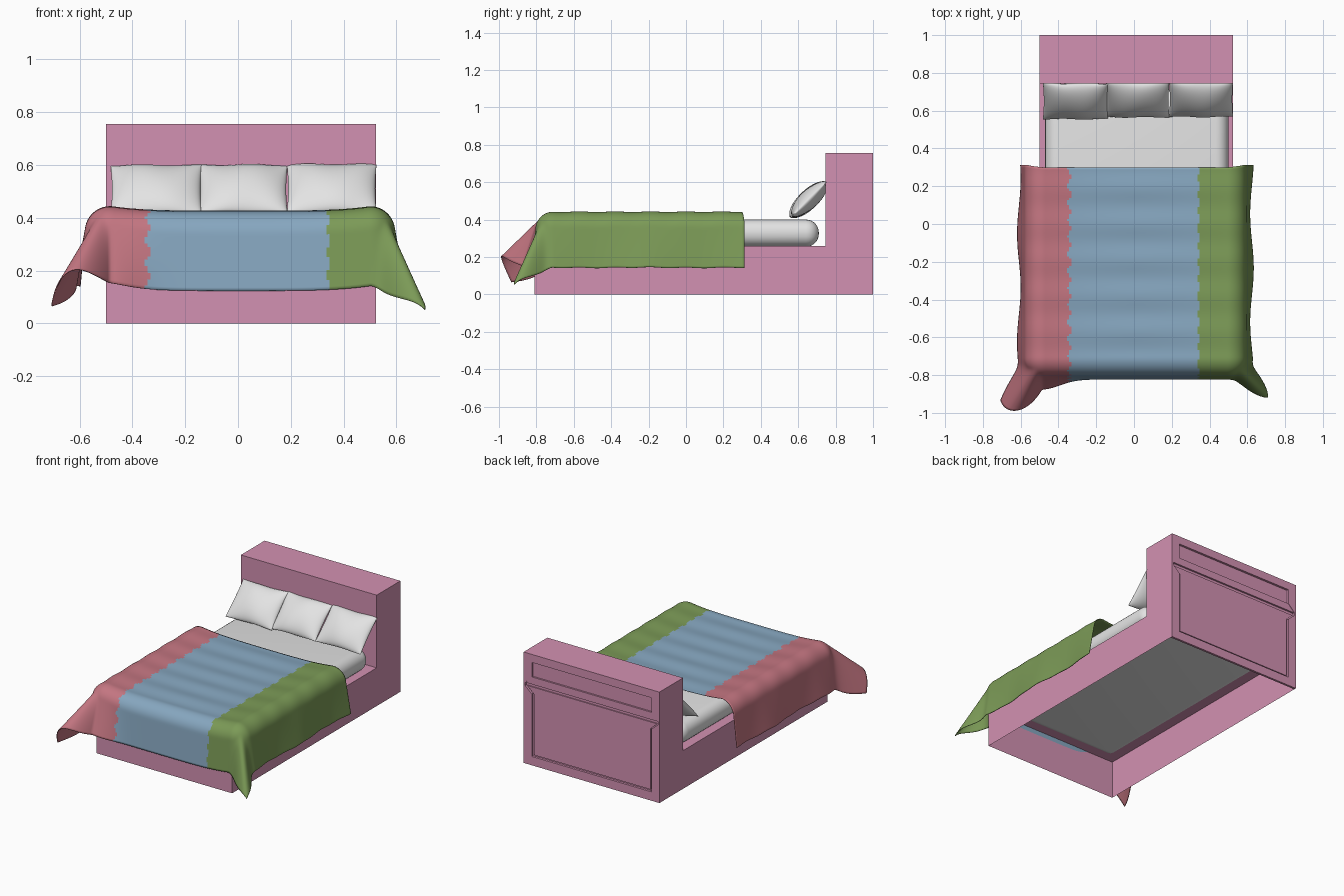
import bpy, bmesh, math

if "Cube" in bpy.data.objects:
    bpy.data.objects.remove(bpy.data.objects["Cube"])


def mat(name, rgb):
    m = bpy.data.materials.new(name)
    m.diffuse_color = (*rgb, 1)
    m.use_nodes = True
    m.node_tree.nodes["Principled BSDF"].inputs["Base Color"].default_value = m.diffuse_color
    return m


PINK = mat("mauve_frame", (0.65, 0.285, 0.445))
WHITE = mat("light_grey_linen", (0.77, 0.77, 0.77))
RED = mat("rose_cloth", (0.55, 0.18, 0.22))
BLUE = mat("blue_cloth", (0.24, 0.385, 0.525))
GREEN = mat("green_cloth", (0.20, 0.325, 0.095))


def make(name, bm, mats, smooth=None, normals=True):
    if normals:
        bmesh.ops.recalc_face_normals(bm, faces=bm.faces)
    me = bpy.data.meshes.new(name)
    bm.to_mesh(me)
    bm.free()
    ob = bpy.data.objects.new(name, me)
    bpy.context.collection.objects.link(ob)
    for m in mats:
        me.materials.append(m)
    if smooth:
        bpy.context.view_layer.objects.active = ob
        ob.select_set(True)
        bpy.ops.object.shade_smooth_by_angle(angle=math.radians(smooth))
        ob.select_set(False)
    return ob


# bed frame: L-shaped shell, open underneath
X0, X1, CX = -0.50, 0.523, 0.0115
profile = [(-.81, 0), (-.81, .26), (.745, .26), (.745, .755), (.985, .755), (.985, 0)]
bm = bmesh.new()
left = [bm.verts.new((X0, y, z)) for y, z in profile]
right = [bm.verts.new((X1, y, z)) for y, z in profile]
for i in range(5):
    bm.faces.new((left[i], right[i], right[i + 1], left[i + 1]))
bm.faces.new(left)
bm.faces.new(right[::-1])
make("bed_frame", bm, [PINK])


# raised borders and moulding on the back of the headboard
def plate(name, pts, y0=.985, y1=1.0):
    bm = bmesh.new()
    f = bm.faces.new([bm.verts.new((x, y0, z)) for x, z in pts])
    r = bmesh.ops.extrude_face_region(bm, geom=[f])
    for v in r["geom"]:
        if isinstance(v, bmesh.types.BMVert):
            v.co.y = y1
    make(name, bm, [PINK])


stile = [(.5115, 0), (.5115, .755), (.45, .755), (.45, .60), (.50, .55), (.50, .53), (.45, .485), (.45, 0)]
for s, n in ((-1, "left"), (1, "right")):
    plate("headboard_stile_" + n, [(CX + s * x, z) for x, z in stile])
plate("headboard_top_rail", [(CX - .45, .70), (CX + .45, .70), (CX + .45, .755), (CX - .45, .755)])
plate("headboard_bottom_rail", [(CX - .45, 0), (CX + .45, 0), (CX + .45, .06), (CX - .45, .06)])
plate("headboard_ledge", [(CX - .50, .55), (CX + .50, .55), (CX + .45, .60), (CX - .45, .60)], y1=.997)
plate("headboard_panel", [(CX - .44, .07), (CX + .44, .07), (CX + .44, .485), (CX + .49, .53),
                          (CX - .49, .53), (CX - .44, .485)], y1=.992)

# mattress with rounded edges
bm = bmesh.new()
bmesh.ops.create_cube(bm, size=1)
for v in bm.verts:
    v.co = (.015 + v.co.x * .97, -.035 + v.co.y * 1.49, .3275 + v.co.z * .145)
bmesh.ops.bevel(bm, geom=bm.edges[:], offset=.068, segments=7, profile=.5, affect='EDGES')
make("mattress", bm, [WHITE], 40)


# pillows leaning on the headboard
def pillow(name, cx, w, cy, cz, length):
    n = 24
    bm = bmesh.new()
    d = math.sqrt(.5)
    for s in (-1, 1):
        g = []
        for i in range(n + 1):
            row = []
            for j in range(n + 1):
                u = math.sin(math.pi * (i / n - .5))
                v = math.sin(math.pi * (j / n - .5))
                x = u * w / 2 * (1 - .03 * (1 - v * v))
                l = v * length / 2 * (1 - .04 * (1 - u * u))
                h = s * .05 * max(0, (1 - u * u) * (1 - v * v)) ** .55
                h += .004 * math.sin(5 * u + 30 * cx) * v
                row.append(bm.verts.new((cx + x, cy + d * (l - h), cz + d * (l + h))))
            g.append(row)
        for i in range(n):
            for j in range(n):
                bm.faces.new((g[i][j], g[i + 1][j], g[i + 1][j + 1], g[i][j + 1]))
    bmesh.ops.remove_doubles(bm, verts=bm.verts, dist=1e-5)
    make(name, bm, [WHITE], 70)


pillow("pillow_left", -.31, .345, .65, .505, .265)
pillow("pillow_middle", .02, .335, .658, .508, .26)
pillow("pillow_right", .355, .34, .66, .51, .26)

# draped blanket: flat on top, bending over the edges, flared at the front corners
LX, RX, FY, BY, DROP, RHO = -.485, .50, -.71, .30, .355, .095


def drape(s, t):
    cx, cy = min(max(s, LX), RX), max(t, FY)
    a, b = abs(s - cx), cy - t
    r = math.hypot(a, b)
    sign = -1 if s < CX else 1
    xn = min(1, abs(cx - CX) / .49)
    z = .424 + .018 * xn ** 4 + .004 * math.cos(2 * math.pi * cy / .19) * (1 - .5 * xn)
    if r < 1e-6:
        return cx, cy, z
    f = math.atan2(b, a) / (math.pi / 2)
    # corner flare fades along the straight hems
    along = max(min(s - LX, RX - s) if a == 0 else 0, cy - FY if b == 0 else 0)
    if sign < 0:
        bump = 43 * math.exp(-((f - .69) / .29) ** 2) * math.exp(-(along / .13) ** 2)
    else:
        bump = 25 * math.exp(-((f - .5) / .2) ** 2) * math.exp(-(along / .1) ** 2)
    wave = 2.5 * math.sin(cy * 11 + sign) * (1 - f)
    phi = math.radians(82 + 3 * f - bump + wave)
    ang = min(r / RHO, phi)
    rest = max(0, r - RHO * phi)
    out = RHO * math.sin(ang) + rest * math.cos(phi)
    drop = RHO * (1 - math.cos(ang)) + rest * math.sin(phi)
    y = cy - b / r * out
    if b == 0:
        y += .012 * min(1, a / .1) * max(0, (cy - BY + .3) / .3)
    return cx + sign * a / r * out, y, z - drop


NS, NT = 150, 110
S0, S1, T0, T1 = LX - DROP, RX + DROP, FY - DROP, BY
bm = bmesh.new()
grid = [[bm.verts.new(drape(S0 + (S1 - S0) * i / NS, T0 + (T1 - T0) * j / NT))
         for j in range(NT + 1)] for i in range(NS + 1)]
for i in range(NS):
    for j in range(NT):
        f = bm.faces.new((grid[i][j], grid[i + 1][j], grid[i + 1][j + 1], grid[i][j + 1]))
        s = S0 + (S1 - S0) * (i + .5) / NS
        t = T0 + (T1 - T0) * (j + .5) / NT
        # zigzag seam between the coloured strips
        edge = .342 + .008 * math.sin(2 * math.pi * t / .09)
        f.material_index = 0 if s < -edge else (2 if s > edge else 1)
blanket = make("blanket", bm, [RED, BLUE, GREEN], 60, normals=False)
mod = blanket.modifiers.new("thickness", 'SOLIDIFY')
mod.thickness = .004
